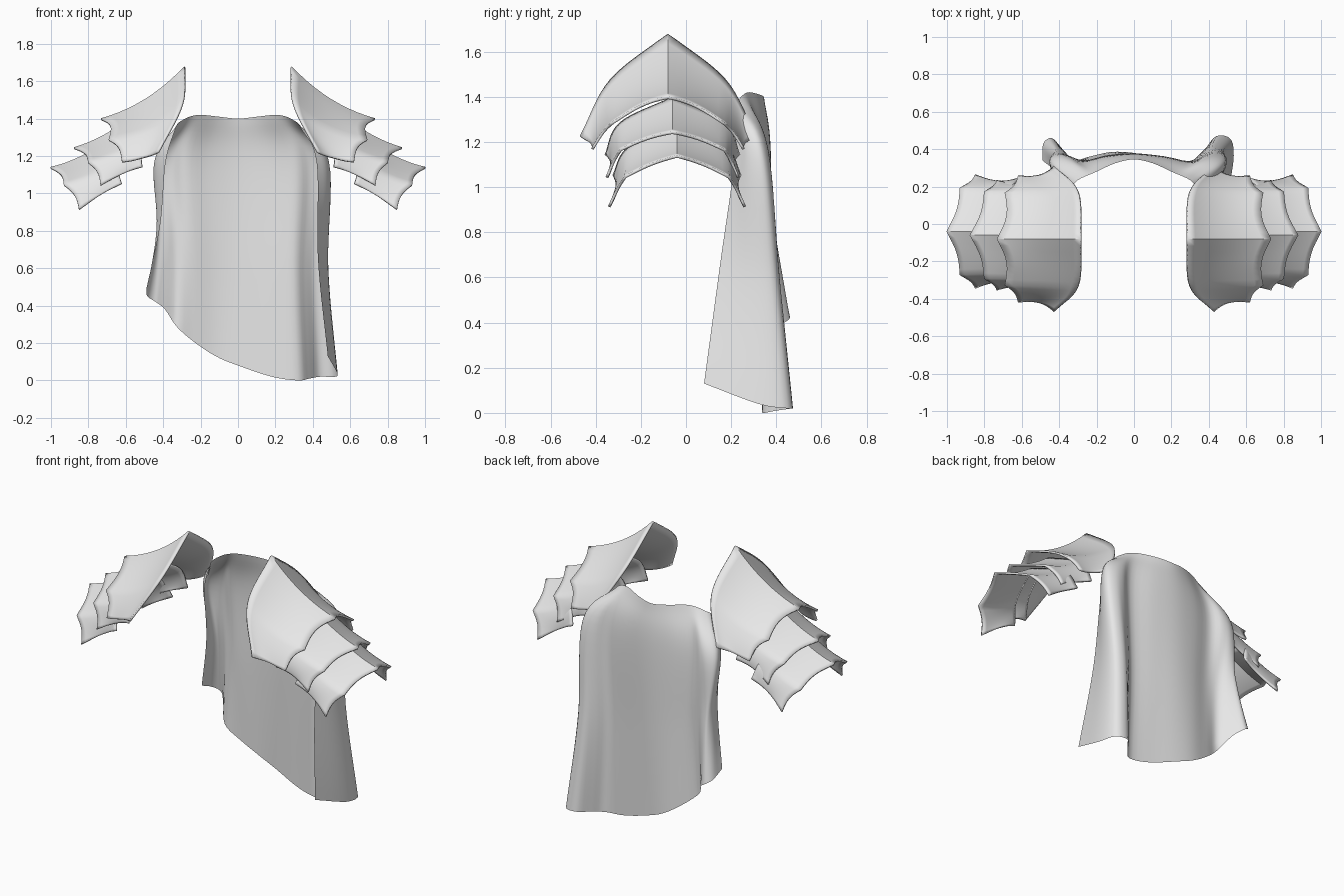
import bpy
from math import sin, pi
from mathutils import Vector

cube = bpy.data.objects.get("Cube")
if cube:
    bpy.data.objects.remove(cube)

grey = bpy.data.materials.new("plain grey")
grey.use_nodes = True
grey.diffuse_color = (0.8, 0.8, 0.8, 1)
grey.node_tree.nodes["Principled BSDF"].inputs["Base Color"].default_value = grey.diffuse_color


def spline(points, steps):
    """Smooth curve through the points, with a number of steps per span."""
    p = [Vector(q) for q in points]
    p = [2 * p[0] - p[1]] + p + [2 * p[-1] - p[-2]]
    out = []
    for a, b, c, d in zip(p, p[1:], p[2:], p[3:]):
        for i in range(steps):
            t = i / steps
            out.append(b + (c - a) * t / 2 + (2 * a - 5 * b + 4 * c - d) * t**2 / 2
                       + (3 * b - a - 3 * c + d) * t**3 / 2)
    return out + [p[-2]]


def sheet(name, rows, flip=False, thickness=0, angle=180):
    """Skin a grid of points into a smooth object."""
    n = len(rows[0])
    faces = []
    for r in range(len(rows) - 1):
        for c in range(n - 1):
            f = (r * n + c, r * n + c + 1, (r + 1) * n + c + 1, (r + 1) * n + c)
            faces.append(f[::-1] if flip else f)
    mesh = bpy.data.meshes.new(name)
    mesh.from_pydata([v for row in rows for v in row], [], faces)
    mesh.materials.append(grey)
    obj = bpy.data.objects.new(name, mesh)
    bpy.context.collection.objects.link(obj)
    if thickness:
        mod = obj.modifiers.new("thickness", "SOLIDIFY")
        mod.thickness = thickness
        mod.offset = -1
    bpy.ops.object.select_all(action="DESELECT")
    obj.select_set(True)
    bpy.context.view_layer.objects.active = obj
    bpy.ops.object.shade_smooth_by_angle(angle=angle * pi / 180)
    return obj


def both_sides(half, squeeze=1):
    return half + [(-x * squeeze, y, z) for x, y, z in half[-2::-1]]


# Cape: neck edge, shoulder fold and slanted hem, joined by smooth folds
neck = both_sides([(.33, .2, 1.36), (.325, .21, 1.37), (.315, .22, 1.38), (.3, .235, 1.39),
                   (.26, .255, 1.41), (.2, .28, 1.42), (.1, .325, 1.41), (0, .345, 1.4)])
shoulder = both_sides([(.42, .22, 1.17), (.47, .27, 1.17), (.485, .33, 1.17), (.44, .36, 1.17),
                       (.38, .36, 1.17), (.3, .33, 1.17), (.16, .36, 1.17), (0, .375, 1.17)], .92)
hem = [(.48, .08, .13), (.53, .32, .04), (.52, .45, .02), (.44, .47, .02), (.38, .4, .01),
       (.32, .34, 0), (.18, .35, .02), (0, .38, .08), (-.12, .385, .13), (-.24, .36, .21),
       (-.33, .34, .29), (-.39, .41, .38), (-.44, .46, .42), (-.485, .43, .45), (-.49, .34, .49)]
waist = []
for s, h in zip(shoulder, hem):
    m = (Vector(s) + Vector(h)) / 2
    waist.append((m.x * .95, m.y, m.z))
rows = [spline(r, 4) for r in (neck, shoulder, waist, hem)]
columns = [spline(c, 8) for c in zip(*rows)]
sheet("cape", columns)


# Shoulder plates: ridge, kink and corner points as (x, distance from ridge, z)
def plate(name, ridge_y, inner, outer, sag, side):
    steps = 8
    rim = spline(inner, steps)
    edge = []
    for i, (a, b) in enumerate(zip(outer, outer[1:])):
        for j in range(steps):
            t = j / steps
            p = Vector(a).lerp(Vector(b), t)
            edge.append(p.lerp(rim[i * steps + j], .07 * sin(pi * t)))
    edge.append(Vector(outer[-1]))
    half = []
    for i, (a, b) in enumerate(zip(rim, edge)):
        middle = (a + b) / 2 + Vector((-.4, 0, -1)) * sag
        inward = max(0, (i - steps) / steps) ** 3
        line = []
        for k in range(11):
            v = k / 10
            p = a * (1 - v)**2 + middle * 2 * v * (1 - v) + b * v**2
            p += Vector((0, -.025, .03)) * inward * sin(pi * v)
            line.append(p)
        half.append(line)
    front = [[(side * p.x, ridge_y - p.y, p.z) for p in line] for line in half]
    back = [[(side * p.x, ridge_y + p.y, p.z) for p in line] for line in half[1:]]
    sheet(name, front[::-1] + back, flip=side > 0, thickness=.012, angle=40)


for word, side in (("left", 1), ("right", -1)):
    plate(word + "_upper_shoulder_plate", -.08,
          [(.28, 0, 1.67), (.295, .25, 1.47), (.42, .385, 1.22)],
          [(.73, 0, 1.39), (.69, .24, 1.28), (.62, .33, 1.165)], .07, side)
    plate(word + "_middle_shoulder_plate", -.06,
          [(.58, 0, 1.39), (.53, .225, 1.28), (.51, .29, 1.14)],
          [(.875, 0, 1.235), (.8, .225, 1.16), (.735, .285, 1.04)], .03, side)
    plate(word + "_lower_shoulder_plate", -.04,
          [(.72, 0, 1.26), (.66, .21, 1.17), (.62, .275, 1.05)],
          [(1, 0, 1.13), (.93, .225, 1.04), (.85, .295, .91)], .03, side)
